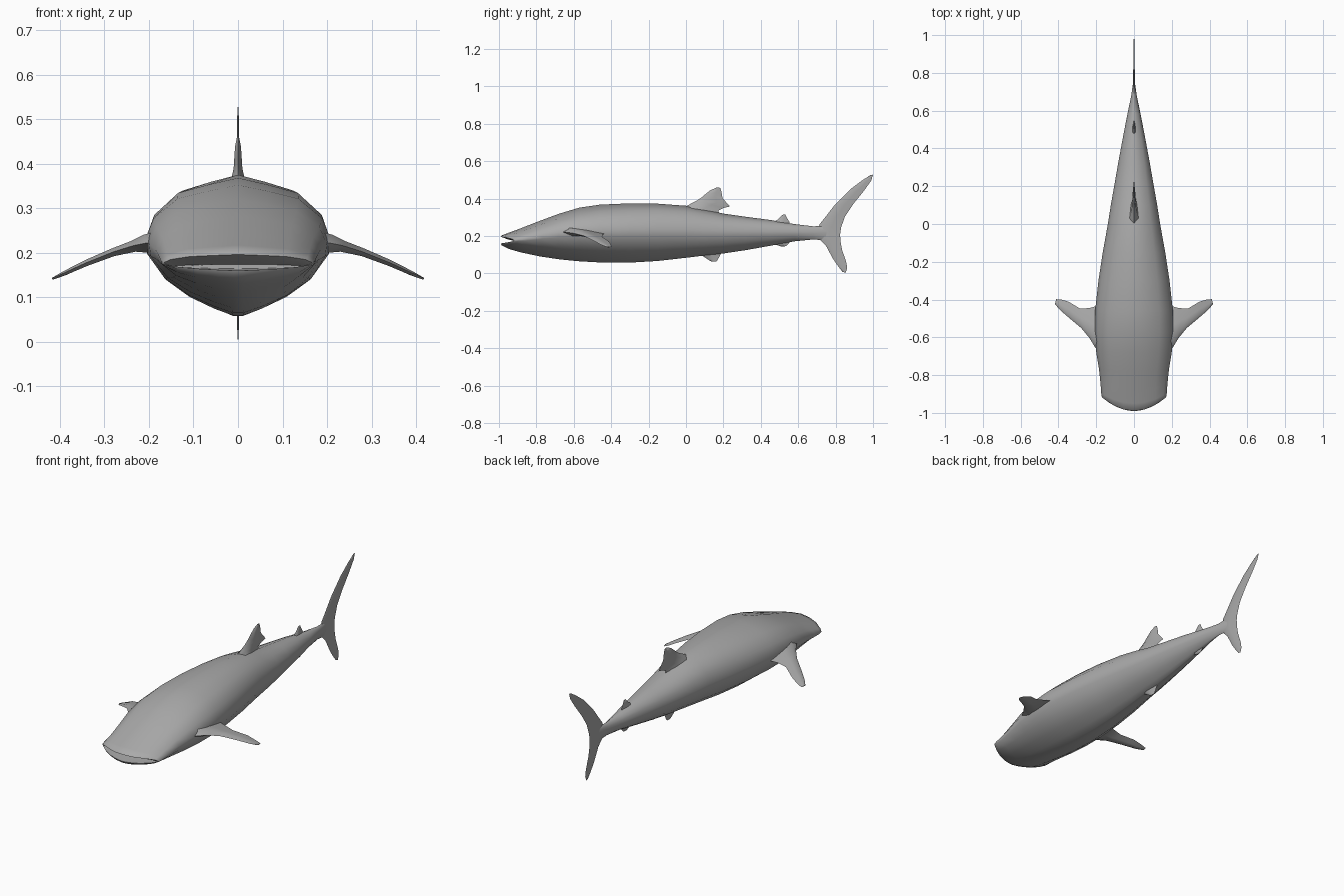
import bpy, bmesh, math
from mathutils import Vector

skin = bpy.data.materials.new("grey skin")
skin.diffuse_color = (0.4, 0.4, 0.4, 1)


def loft(name, rings, angle=60):
    """Skin closed rings of equal length and cap both ends."""
    bm = bmesh.new()
    loops = [[bm.verts.new(p) for p in ring] for ring in rings]
    n = len(loops[0])
    for a, b in zip(loops, loops[1:]):
        for i in range(n):
            j = (i + 1) % n
            bm.faces.new((a[i], a[j], b[j], b[i]))
    bm.faces.new(loops[0])
    bm.faces.new(loops[-1])
    bmesh.ops.recalc_face_normals(bm, faces=bm.faces)
    mesh = bpy.data.meshes.new(name)
    bm.to_mesh(mesh)
    bm.free()
    mesh.materials.append(skin)
    ob = bpy.data.objects.new(name, mesh)
    bpy.context.collection.objects.link(ob)
    bpy.ops.object.select_all(action='DESELECT')
    ob.select_set(True)
    bpy.context.view_layer.objects.active = ob
    bpy.ops.object.shade_smooth_by_angle(angle=math.radians(angle))
    return ob


def fin(name, sections, side=(1, 0, 0)):
    """Sections are (leading point, trailing point, half thickness)."""
    side = Vector(side).normalized()
    rings = []
    for lead, trail, t in sections:
        a, b = Vector(lead), Vector(trail)
        ring = [a]
        for f, k in ((0.2, 1), (0.55, 0.75)):
            ring.append(a.lerp(b, f) + side * t * k)
        ring.append(b)
        for f, k in ((0.55, 0.75), (0.2, 1)):
            ring.append(a.lerp(b, f) - side * t * k)
        rings.append(ring)
    return loft(name, rings, 80)


def flat_fin(name, rows):
    """Fin in the centre plane: lead y, lead z, trail y, trail z, half thickness."""
    return fin(name, [((0, a, b), (0, c, d), t) for a, b, c, d, t in rows])


# Body with open mouth: cross-section scaled along stations
half = [(0, 1), (.34, .9), (.68, .78), (.95, .46), (1.04, .13),
        (1.02, -.1), (.82, -.48), (.55, -.73), (.27, -.9), (.06, -1)]
section = half + [(-x, t) for x, t in reversed(half[1:])]
# y, half width, top z, middle z, bottom z, sweep of the snout
stations = [
    (-.92, .140, .174, .169, .164, .02),
    (-.96, .152, .185, .171, .161, .04),
    (-.99, .160, .196, .175, .160, .065),
    (-.985, .164, .204, .176, .150, .065),
    (-.95, .167, .217, .178, .132, .05),
    (-.88, .170, .243, .183, .112, .03),
    (-.78, .178, .282, .195, .091, .01),
    (-.68, .192, .319, .205, .076, 0),
    (-.57, .200, .352, .212, .065, 0),
    (-.46, .198, .368, .214, .059, 0),
    (-.30, .181, .375, .215, .058, 0),
    (-.15, .159, .373, .215, .067, 0),
    (.0, .133, .362, .215, .084, 0),
    (.10, .118, .343, .213, .096, 0),
    (.20, .101, .320, .213, .107, 0),
    (.32, .081, .303, .214, .125, 0),
    (.45, .058, .286, .214, .148, 0),
    (.58, .034, .264, .216, .172, 0),
    (.68, .014, .252, .216, .182, 0),
    (.76, .003, .255, .216, .176, 0)]
rings = []
for y, w, top, mid, bot, sweep in stations:
    rings.append([(x * w, y + sweep * x * x,
                   mid + t * ((top - mid) if t > 0 else (mid - bot)))
                  for x, t in section])
loft("body", rings)

# Pectoral fins, mirrored left and right
pectoral = [((.15, -.70, .215), (.15, -.42, .215), .040),
            ((.205, -.655, .222), (.20, -.435, .212), .022),
            ((.235, -.605, .216), (.235, -.445, .208), .013),
            ((.28, -.55, .202), (.285, -.448, .196), .009),
            ((.34, -.50, .178), (.345, -.412, .172), .007),
            ((.39, -.457, .155), (.385, -.400, .152), .005),
            ((.418, -.425, .142), (.412, -.398, .141), .002)]
for label, s in (("right", 1), ("left", -1)):
    fin("pectoral_fin_" + label,
        [((s * a[0], *a[1:]), (s * b[0], *b[1:]), t) for a, b, t in pectoral],
        (s * .4, 0, 1))

# Fins on the back
flat_fin("dorsal_fin", [
    (-.03, .345, .19, .300, .030),
    (.02, .370, .172, .335, .016),
    (.06, .391, .200, .350, .011),
    (.085, .408, .235, .358, .009),
    (.105, .425, .195, .403, .008),
    (.13, .445, .190, .435, .006),
    (.165, .460, .183, .458, .002)])
flat_fin("rear_dorsal_fin", [
    (.455, .270, .555, .255, .012),
    (.49, .288, .552, .277, .006),
    (.505, .303, .540, .297, .004),
    (.52, .316, .532, .314, .0015)])

# Fins on the belly
flat_fin("pelvic_fin", [
    (.06, .105, .19, .115, .014),
    (.095, .090, .180, .093, .007),
    (.115, .076, .172, .078, .005),
    (.135, .064, .163, .064, .002)])
flat_fin("anal_fin", [
    (.46, .165, .555, .180, .010),
    (.485, .152, .552, .163, .005),
    (.51, .144, .535, .146, .0015)])

# Tail fin, from the upper tip to the lower tip
flat_fin("tail_fin", [
    (.988, .527, 1.0, .528, .001),
    (.945, .500, .990, .496, .002),
    (.877, .449, .950, .440, .003),
    (.797, .369, .895, .372, .004),
    (.750, .308, .850, .305, .004),
    (.715, .264, .829, .245, .005),
    (.700, .216, .824, .209, .005),
    (.720, .176, .826, .172, .005),
    (.749, .147, .835, .125, .004),
    (.786, .078, .856, .063, .003),
    (.815, .036, .862, .030, .002),
    (.838, .008, .854, .004, .001)])
